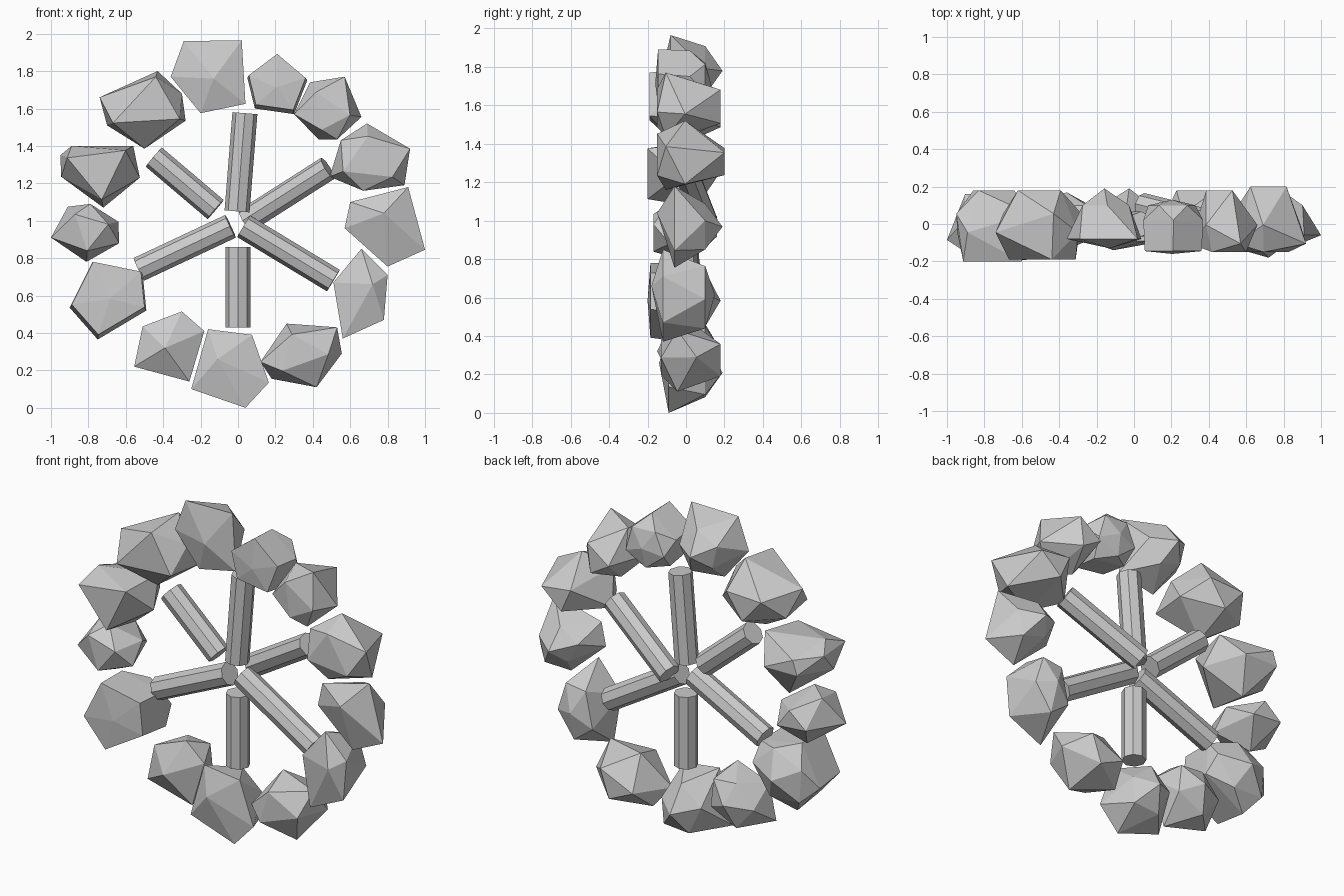
import bpy
import bmesh
from mathutils import Vector

default_cube = bpy.data.objects.get("Cube")
if default_cube:
    bpy.data.objects.remove(default_cube, do_unlink=True)

# One plain grey for the stones and the sticks
grey = bpy.data.materials.new("stone grey")
grey.use_nodes = True
grey.diffuse_color = (0.6, 0.6, 0.6, 1)
grey.node_tree.nodes["Principled BSDF"].inputs["Base Color"].default_value = grey.diffuse_color


def add_object(name, bm):
    mesh = bpy.data.meshes.new(name)
    bm.to_mesh(mesh)
    bm.free()
    mesh.materials.append(grey)
    model = bpy.data.objects.new(name, mesh)
    bpy.context.collection.objects.link(model)
    return model


def at_depth(point, y):
    return Vector((point.x, y, point.z))


def add_stone(name, points):
    """Convex faceted stone around its corner points."""
    bm = bmesh.new()
    for point in points:
        bm.verts.new(point)
    hull = bmesh.ops.convex_hull(bm, input=bm.verts)
    inner = [v for v in hull["geom_interior"] if isinstance(v, bmesh.types.BMVert)]
    bmesh.ops.delete(bm, geom=inner, context="VERTS")
    bmesh.ops.recalc_face_normals(bm, faces=bm.faces)
    return add_object(name, bm)


def read_outline(outline):
    belt = [Vector((x, 0, z)) for x, z in outline]
    return belt, sum(belt, Vector()) / len(belt)


def pointed_stone(name, outline, peak, front=-0.15, back=0.19, ring=-0.06, back_size=0.75):
    """Wide ring and smaller staggered ring between a front peak and a back peak."""
    belt, centre = read_outline(outline)
    points = [Vector((peak[0], front, peak[1])), at_depth(centre, back)]
    for i, corner in enumerate(belt):
        middle = (corner + belt[i - 1]) / 2
        points.append(at_depth(corner, ring))
        points.append(at_depth(centre.lerp(middle, back_size), 0.1))
    return add_stone(name, points)


def slab_stone(name, outline, front, back):
    """Broad front facet on a prism-like body, tapering to a back peak."""
    belt, centre = read_outline(outline)
    points = [at_depth(centre, front), at_depth(centre, back)]
    for i, corner in enumerate(belt):
        middle = (corner + belt[i - 1]) / 2
        points.append(at_depth(centre.lerp(corner, 0.95), front + 0.015) + Vector((0, 0, 0.015)))
        points.append(at_depth(corner, 0.02))
        points.append(at_depth(centre.lerp(middle, 0.95), 0.1))
    return add_stone(name, points)


def round_stone(name, outline, front=-0.15, back=0.18, front_size=0.66, back_size=0.52, shift=0):
    """Zigzag belt on the outline with a triangular cap in front and behind."""
    belt, centre = read_outline(outline)
    points = []
    for i, corner in enumerate(belt):
        if i % 2 == 0:
            points.append(at_depth(corner, shift + 0.055))
            points.append(at_depth(centre.lerp(corner, front_size), front))
        else:
            points.append(at_depth(corner, shift - 0.045))
            points.append(at_depth(centre.lerp(corner, back_size), back))
    return add_stone(name, points)


def stick(name, inner, outer, radius=0.067):
    """Eight-sided log from its inner end to its outer end."""
    inner, outer = Vector(inner), Vector(outer)
    axis = outer - inner
    bm = bmesh.new()
    bmesh.ops.create_cone(bm, cap_ends=True, segments=8, radius1=radius,
                          radius2=radius, depth=axis.length)
    log = add_object(name, bm)
    log.rotation_mode = "QUATERNION"
    log.rotation_quaternion = axis.to_track_quat("Z", "Y")
    log.location = (inner + outer) / 2
    return log


# Ring of stones, clockwise from the top
pointed_stone("top_stone", [(-.29, 1.96), (.02, 1.965), (.04, 1.625), (-.2, 1.575),
                            (-.36, 1.77)], (-.13, 1.76), front=-.13, ring=-.08, back_size=.7)
slab_stone("top_left_slab", [(.21, 1.885), (.37, 1.75), (.3, 1.57), (.09, 1.6), (.05, 1.765)],
           front=-.16, back=.13)
round_stone("upper_left_stone", [(.385, 1.74), (.57, 1.77), (.66, 1.555), (.53, 1.435),
                                 (.43, 1.435), (.3, 1.57)], shift=-.06)
round_stone("left_high_stone", [(.69, 1.52), (.92, 1.385), (.89, 1.19), (.67, 1.16),
                                (.49, 1.235), (.55, 1.43)], back=.2, shift=-.06)
pointed_stone("left_stone", [(.91, 1.18), (1, .845), (.8, .755), (.57, .96), (.6, 1.1)],
              (.78, 1.04), back_size=.7)
pointed_stone("left_low_stone", [(.66, .85), (.8, .71), (.78, .47), (.56, .37), (.51, .67)],
              (.72, .66), front=-.18, back=.15, ring=-.12, back_size=.9)
round_stone("lower_left_stone", [(.26, .45), (.53, .43), (.555, .29), (.42, .11), (.18, .155),
                                 (.12, .245)], front=-.13)
pointed_stone("bottom_stone", [(-.16, .42), (.075, .39), (.165, .135), (.04, 0), (-.25, .1)],
              (-.11, .26), front=-.14, ring=-.09, back_size=.8)
pointed_stone("lower_right_stone", [(-.3, .515), (-.18, .41), (-.26, .14), (-.555, .22),
                                    (-.51, .435)], (-.39, .32), back=.17, back_size=.9)
slab_stone("right_low_slab", [(-.78, .775), (-.51, .72), (-.49, .52), (-.75, .365), (-.9, .535)],
           front=-.2, back=.18)
round_stone("right_stone", [(-.91, 1.075), (-.79, 1.09), (-.64, .995), (-.635, .88),
                            (-.81, .78), (-1, .91)], front=-.17, back=.16, shift=-.04)
round_stone("right_high_stone", [(-.95, 1.35), (-.89, 1.4), (-.56, 1.4), (-.525, 1.23),
                                 (-.72, 1.07), (-.945, 1.235)], front=-.2, front_size=.8)
round_stone("upper_right_stone", [(-.43, 1.8), (-.3, 1.68), (-.28, 1.535), (-.5, 1.385),
                                  (-.7, 1.51), (-.74, 1.66)], front=-.19, front_size=.85)

# Sticks fanned out around the middle
stick("top_stick", (-.005, 0, 1.05), (.037, 0, 1.575))
stick("upper_left_stick", (.04, .1, 1), (.48, -.01, 1.28))
stick("lower_left_stick", (.03, 0, .97), (.51, -.01, .68))
stick("bottom_stick", (0, 0, .43), (0, 0, .86))
stick("lower_right_stick", (-.04, -.02, .97), (-.53, .01, .74))
stick("upper_right_stick", (-.12, -.01, 1.06), (-.45, .01, 1.34))
